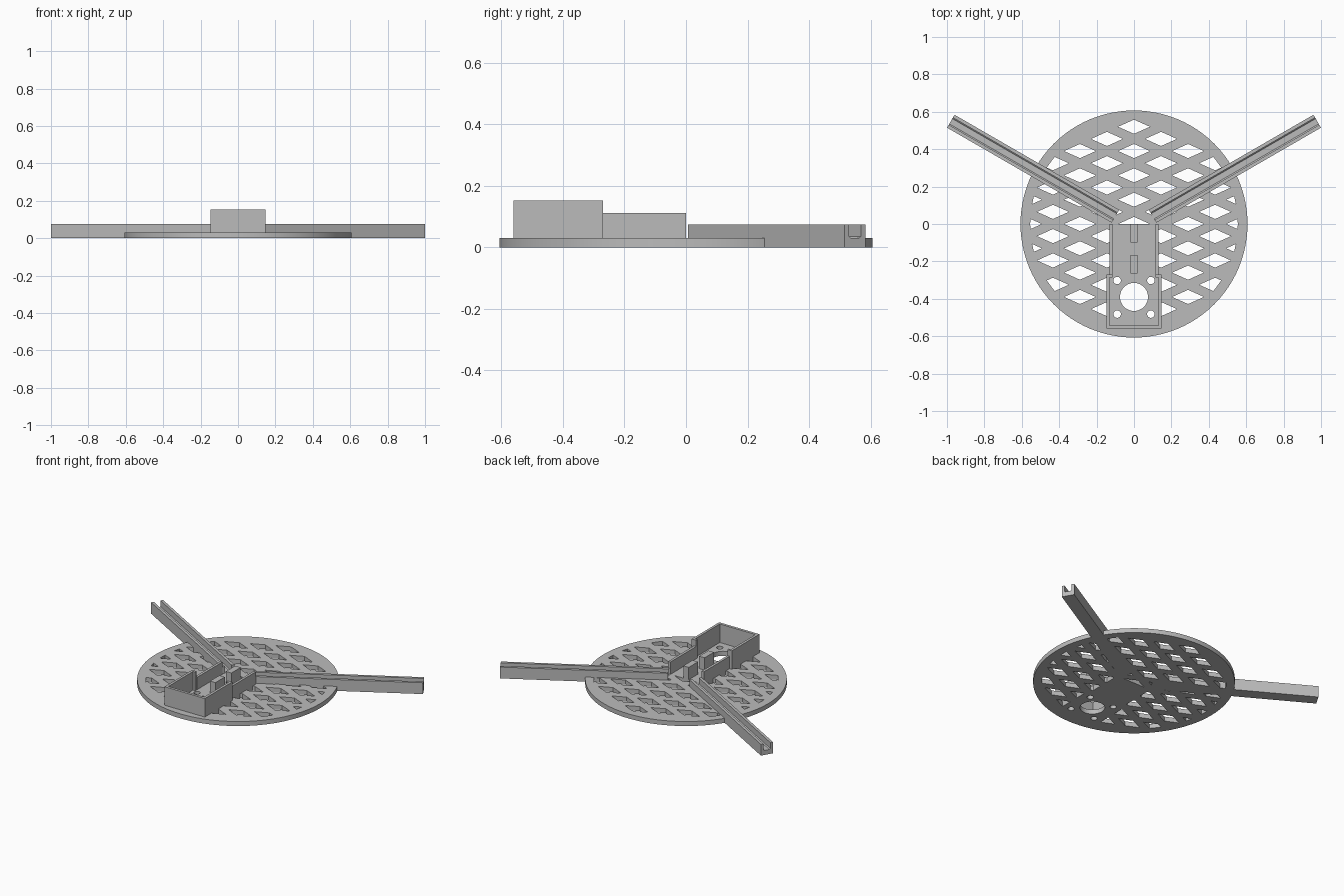
import bpy, bmesh, math
from mathutils import Matrix

if "Cube" in bpy.data.objects:
    bpy.data.objects.remove(bpy.data.objects["Cube"])

grey = bpy.data.materials.new("plain grey")
grey.diffuse_color = (0.5, 0.5, 0.5, 1)
grey.use_nodes = True
grey.node_tree.nodes["Principled BSDF"].inputs["Base Color"].default_value = grey.diffuse_color

DISC_R, RIM_R, PLATE = 0.607, 0.555, 0.03
ARM_START, ARM_END, ARM_LO, ARM_HI = 0.107, 1.123, -0.054, 0.026


def prisms(name, outlines, z0, z1, matrix=None):
    """One object made of upright prisms, one for each 2D outline."""
    bm = bmesh.new()
    for pts in outlines:
        face = bm.faces.new([bm.verts.new((x, y, z0)) for x, y in pts])
        top = bmesh.ops.extrude_face_region(bm, geom=[face])["geom"]
        verts = [v for v in top if isinstance(v, bmesh.types.BMVert)]
        bmesh.ops.translate(bm, verts=verts, vec=(0, 0, z1 - z0))
    bmesh.ops.recalc_face_normals(bm, faces=bm.faces)
    if matrix:
        bm.transform(matrix)
        if matrix.determinant() < 0:
            bmesh.ops.reverse_faces(bm, faces=bm.faces)
    mesh = bpy.data.meshes.new(name)
    bm.to_mesh(mesh)
    bm.free()
    mesh.materials.append(grey)
    ob = bpy.data.objects.new(name, mesh)
    bpy.context.collection.objects.link(ob)
    return ob


def circle(x, y, r, n):
    return [(x + r * math.cos(2 * math.pi * i / n), y + r * math.sin(2 * math.pi * i / n))
            for i in range(n)]


def rect(x0, x1, y0, y1):
    return [(x0, y0), (x1, y0), (x1, y1), (x0, y1)]


def boolean(ob, cutter, operation):
    mod = ob.modifiers.new("cut", "BOOLEAN")
    mod.operation, mod.solver, mod.object = operation, "EXACT", cutter
    bpy.context.view_layer.objects.active = ob
    bpy.ops.object.modifier_apply(modifier=mod.name)
    bpy.data.objects.remove(cutter)


def mirror_x(pts):
    """Close a right-hand half outline with its mirror image."""
    return pts + [(-x, y) for x, y in reversed(pts)]


# Placement of the right and left arms
right = Matrix.Rotation(math.radians(30), 4, "Z")
sides = {"right": right, "left": Matrix.Scale(-1, 4, (1, 0, 0)) @ right}

# Diamond lattice, kept inside the rim and clear of the arms and the housing
diamonds = []
for i in range(-4, 5):
    for j in range(-8, 9):
        x, y = 0.1445 * i, 0.065 * j
        if (i + j) % 2 == 0 and math.hypot(x, y) < 0.62:
            diamonds.append([(x - 0.085, y), (x, y - 0.038), (x + 0.085, y), (x, y + 0.038)])
lattice = prisms("lattice_cutter", diamonds, -0.05, 0.1)
boolean(lattice, prisms("rim_limit", [circle(0, 0, RIM_R, 96)], -0.02, 0.07), "INTERSECT")
for m in sides.values():
    arm_area = [rect(ARM_START, ARM_END, ARM_LO, ARM_HI)]
    boolean(lattice, prisms("arm_area", arm_area, -0.1, 0.2, m), "DIFFERENCE")
housing_area = mirror_x([(0.148, -0.56), (0.148, -0.27), (0.13, -0.27), (0.13, 0)])
boolean(lattice, prisms("housing_area", [housing_area], -0.1, 0.2), "DIFFERENCE")

# Round base plate with lattice, shaft hole and screw holes
disc = prisms("base_disc", [circle(0, 0, DISC_R, 96)], 0, PLATE)
boolean(disc, lattice, "DIFFERENCE")
holes = [circle(0, -0.39, 0.075, 40)]
holes += [circle(sx * 0.09, y, 0.02, 20) for sx in (-1, 1) for y in (-0.302, -0.482)]
boolean(disc, prisms("hole_cutter", holes, -0.05, 0.1), "DIFFERENCE")

# Channel arms: cross-section (across, up) swept along the arm
c0, c1, top = ARM_LO + 0.018, ARM_HI - 0.018, 0.075
section = [(ARM_LO, 0), (ARM_HI, 0), (ARM_HI, top), (c1, top), (c1, 0.036), (c1 - 0.006, PLATE),
           (c0 + 0.006, PLATE), (c0, 0.036), (c0, top), (ARM_LO, top)]
# cycles axes so the extrusion runs along x
sweep = Matrix(((0, 0, 1, 0), (1, 0, 0, 0), (0, 1, 0, 0), (0, 0, 0, 1)))
for side, m in sides.items():
    prisms(side + "_arm", [section], ARM_START, ARM_END, m @ sweep)

# Tall motor housing wall, open at the back
prisms("motor_housing", [mirror_x([
    (0.148, -0.56), (0.148, -0.27), (0.115, -0.27), (0.115, -0.285),
    (0.131, -0.285), (0.131, -0.542)])], PLATE, 0.153)

# Lower corridor walls and the two central fins
for side, s in (("right", 1), ("left", -1)):
    prisms(side + "_corridor_wall", [rect(s * 0.1225 - 0.0085, s * 0.1225 + 0.0085, -0.27, 0)],
           PLATE, 0.112)
prisms("rear_fin", [rect(-0.02, 0.02, -0.098, 0)], PLATE, 0.112)
prisms("front_fin", [rect(-0.02, 0.02, -0.265, -0.167)], PLATE, 0.112)

# Smooth the round rim, keep edges sharp
bpy.ops.object.select_all(action="DESELECT")
disc.select_set(True)
bpy.context.view_layer.objects.active = disc
bpy.ops.object.shade_smooth_by_angle(angle=math.radians(30))
